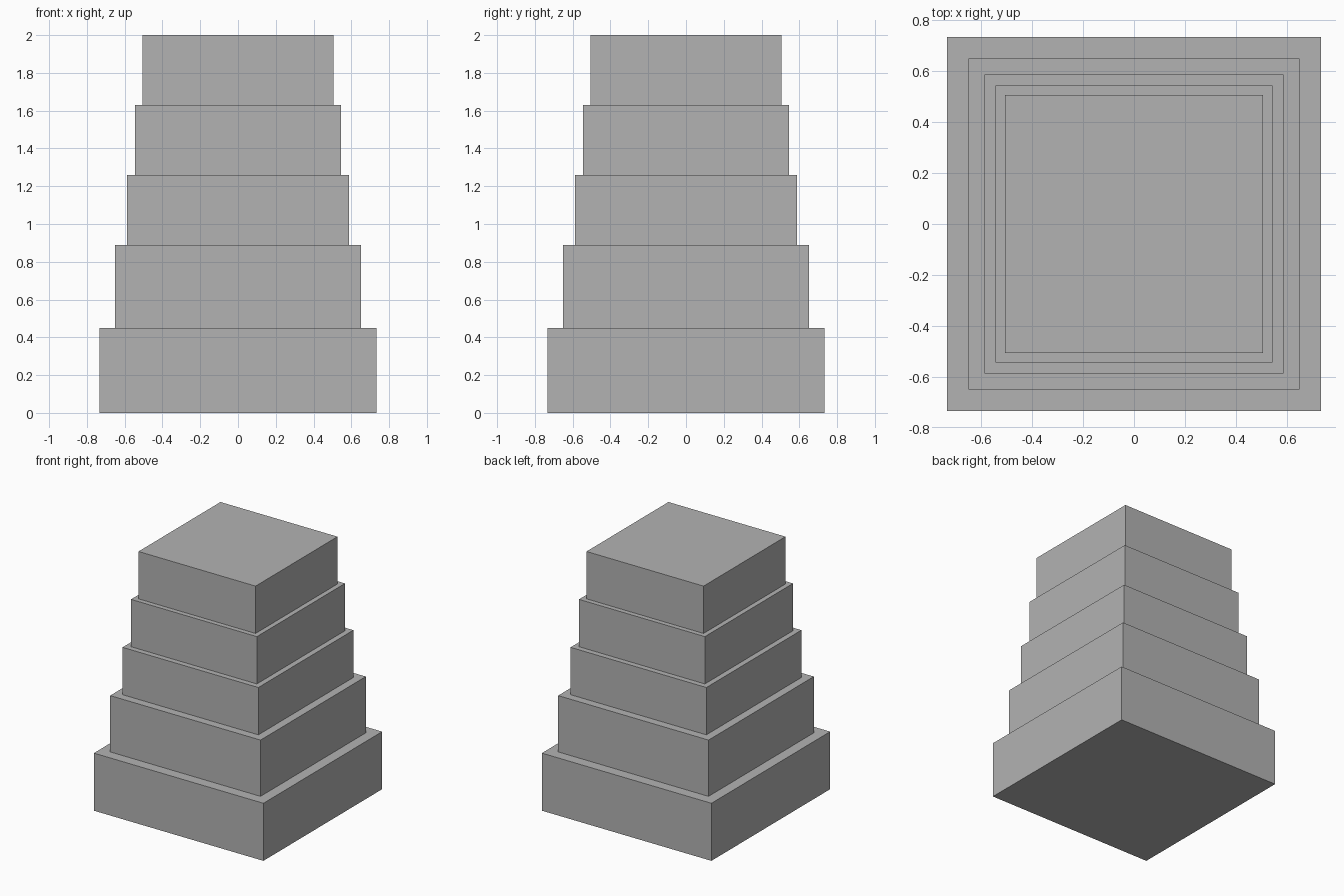
import bpy
import bmesh
from mathutils import Matrix

cube = bpy.data.objects.get("Cube")
if cube:
    bpy.data.objects.remove(cube, do_unlink=True)

# Plain grey for every tier
GREY = (0.45, 0.45, 0.45, 1.0)
grey = bpy.data.materials.new("grey")
grey.use_nodes = True
grey.diffuse_color = GREY
grey.node_tree.nodes["Principled BSDF"].inputs["Base Color"].default_value = GREY


def add_tier(name, width, bottom, top):
    """Square block resting between two heights."""
    bm = bmesh.new()
    place = Matrix.Translation((0, 0, (bottom + top) / 2))
    bmesh.ops.create_cube(bm, size=1, matrix=place @ Matrix.Diagonal((width, width, top - bottom, 1)))
    mesh = bpy.data.meshes.new(name)
    bm.to_mesh(mesh)
    bm.free()
    mesh.materials.append(grey)
    bpy.context.collection.objects.link(bpy.data.objects.new(name, mesh))


# Stacked tiers, from the ground up: name, width, top height
tiers = [
    ("base_tier", 1.466, 0.45),
    ("lower_tier", 1.30, 0.89),
    ("middle_tier", 1.174, 1.26),
    ("upper_tier", 1.088, 1.63),
    ("top_tier", 1.012, 2.0),
]
bottom = 0.0
for name, width, top in tiers:
    add_tier(name, width, bottom, top)
    bottom = top
